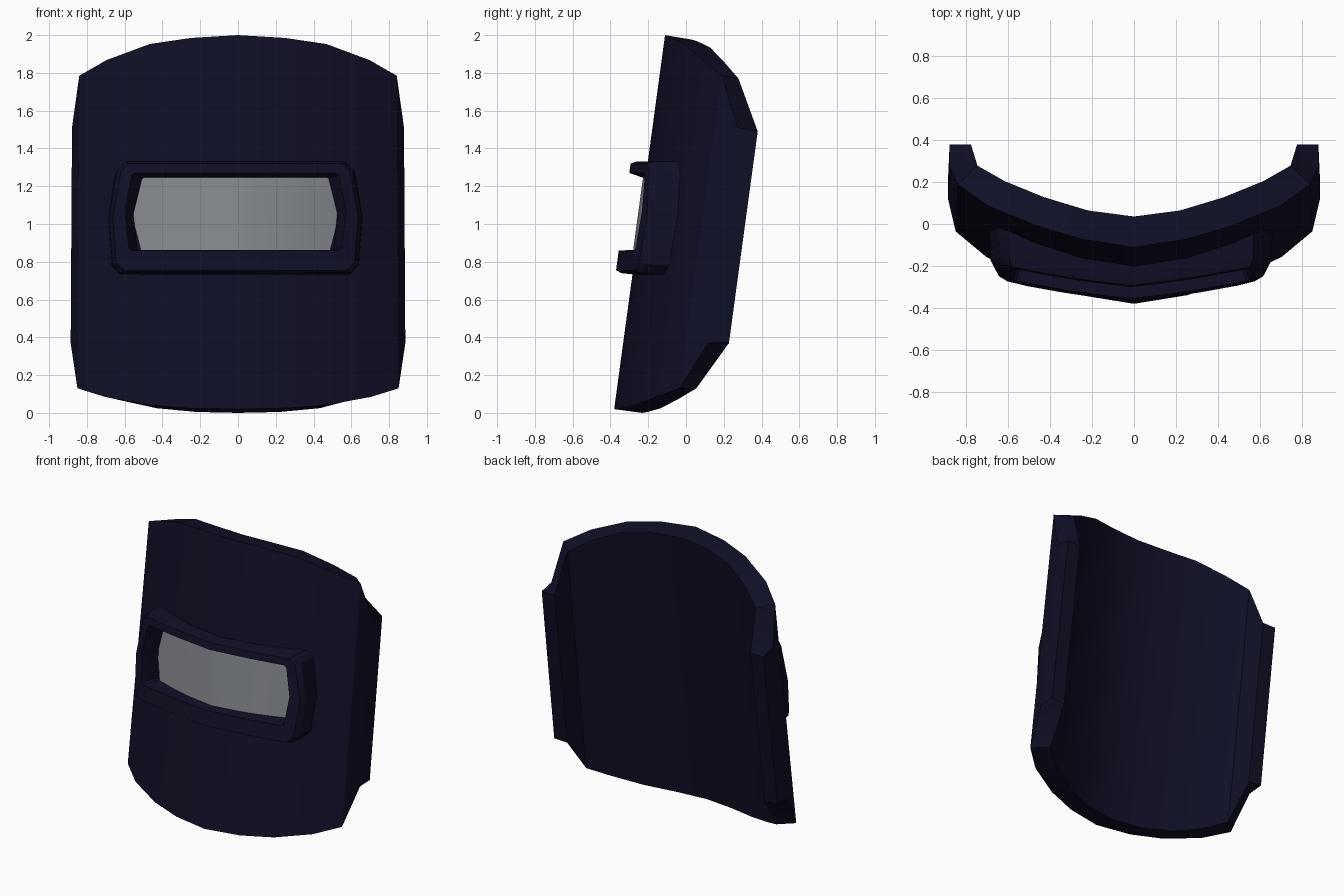
import bpy, bmesh, math

if "Cube" in bpy.data.objects:
    bpy.data.objects.remove(bpy.data.objects["Cube"])


def material(name, rgb):
    m = bpy.data.materials.new(name)
    m.diffuse_color = (*rgb, 1)
    m.use_nodes = True
    m.node_tree.nodes["Principled BSDF"].inputs["Base Color"].default_value = m.diffuse_color
    return m


NAVY = material("dark navy", (0.005, 0.005, 0.02))
GREY = material("lens grey", (0.23, 0.245, 0.26))


def place(x, d, z):
    """Lean the model back: d is depth behind the leaning front centre line."""
    return (x, -0.383 + 0.136 * z + d, z)


def interp(table, x):
    x = abs(x)
    for (x0, d0), (x1, d1) in zip(table, table[1:]):
        if x <= x1:
            return d0 + (d1 - d0) * (x - x0) / (x1 - x0)
    return table[-1][1]


def loft(name, rings, mat, close_rings=False, cap=False):
    """Bridge closed rings of equal length."""
    bm = bmesh.new()
    vs = [[bm.verts.new(p) for p in r] for r in rings]
    n = len(vs[0])
    pairs = list(zip(vs, vs[1:]))
    if close_rings:
        pairs.append((vs[-1], vs[0]))
    for a, b in pairs:
        for i in range(n):
            j = (i + 1) % n
            bm.faces.new((a[i], a[j], b[j], b[i]))
    if cap:
        bm.faces.new(vs[0])
        bm.faces.new(vs[-1])
    bmesh.ops.recalc_face_normals(bm, faces=bm.faces)
    me = bpy.data.meshes.new(name)
    bm.to_mesh(me)
    bm.free()
    me.materials.append(mat)
    ob = bpy.data.objects.new(name, me)
    bpy.context.collection.objects.link(ob)
    bpy.ops.object.select_all(action='DESELECT')
    ob.select_set(True)
    bpy.context.view_layer.objects.active = ob
    bpy.ops.object.shade_smooth_by_angle(angle=math.radians(25))
    return ob


# Curved shell: half columns of (x, depth, top z, bottom z)
OUTER = [(0, 0, 2.0, .02), (.25, .04, 1.985, .025), (.47, .11, 1.953, .042),
         (.70, .215, 1.868, .085), (.845, .33, 1.785, .13),
         (.882, .45, 1.51, .37), (.882, .56, 1.49, .375)]
INNER = [(0, .15, 1.975, 0), (.22, .18, 1.965, .005), (.43, .247, 1.935, .025),
         (.62, .335, 1.855, .075), (.75, .42, 1.77, .13),
         (.765, .49, 1.63, .25), (.78, .56, 1.49, .37)]


def column(o, i, s):
    pts = [(o[0], o[1], o[2]), (o[0], o[1], o[3]),
           (i[0], i[1], i[3]), (i[0], i[1], i[2])]
    return [place(s * x * (1 - .007 * (z - 1)), d, z) for x, d, z in pts]


cols = [column(o, i, -1) for o, i in reversed(list(zip(OUTER, INNER))[1:])]
cols += [column(o, i, 1) for o, i in zip(OUTER, INNER)]
loft("shield_shell", cols, NAVY, cap=True)

# Depth of the shell front and of the raised frame front, by x
SHELL = [(c[0], c[1]) for c in OUTER[:5]]
FRAME = [(0, -.09), (.25, -.06), (.57, -.002), (.66, .04)]


def outline(xt, zt, xm, xb, zb, cut):
    """Rounded closed outline with a slightly pointed middle on each side."""
    half = [(xt * f, zt) for f in (.27, .53, .8)]
    half += [(xt - cut, zt), (xt, zt - cut), (xm, (zt + zb) / 2),
             (xb, zb + cut), (xb - cut, zb)]
    half += [(xb * f, zb) for f in (.8, .53, .27)]
    left = [(-x, z) for x, z in reversed(half)]
    return [(0, zt)] + half + [(0, zb)] + left


def ring(shape, table, off):
    return [place(x - .014, interp(table, x) + off, z) for x, z in shape]


# Raised window frame: back edge, side, bevel, front, recess
loft("window_frame", [
    ring(outline(.635, 1.33, .675, .655, .73, .05), SHELL, .03),
    ring(outline(.625, 1.33, .67, .65, .74, .045), FRAME, .03),
    ring(outline(.605, 1.32, .65, .63, .755, .04), FRAME, 0),
    ring(outline(.55, 1.27, .585, .565, .86, .015), FRAME, 0),
    ring(outline(.495, 1.247, .54, .52, .862, .01), SHELL, -.02),
    ring(outline(.495, 1.247, .54, .52, .862, .01), SHELL, .03),
], NAVY, close_rings=True)

# Viewing lens: curved strip just in front of the shell
XS = [(-.545, 0), (-.50, 1)] + [(i * .1, 1) for i in range(-4, 5)] + [(.50, 1), (.545, 0)]
lens = []
for x, full in XS:
    h = .195 if full else .02
    pts = [(1.055 + h, -.014), (1.055 - h, -.014), (1.055 - h, .02), (1.055 + h, .02)]
    lens.append([place(x - .014, interp(SHELL, x) + d, z) for z, d in pts])
loft("viewing_lens", lens, GREY, cap=True)
